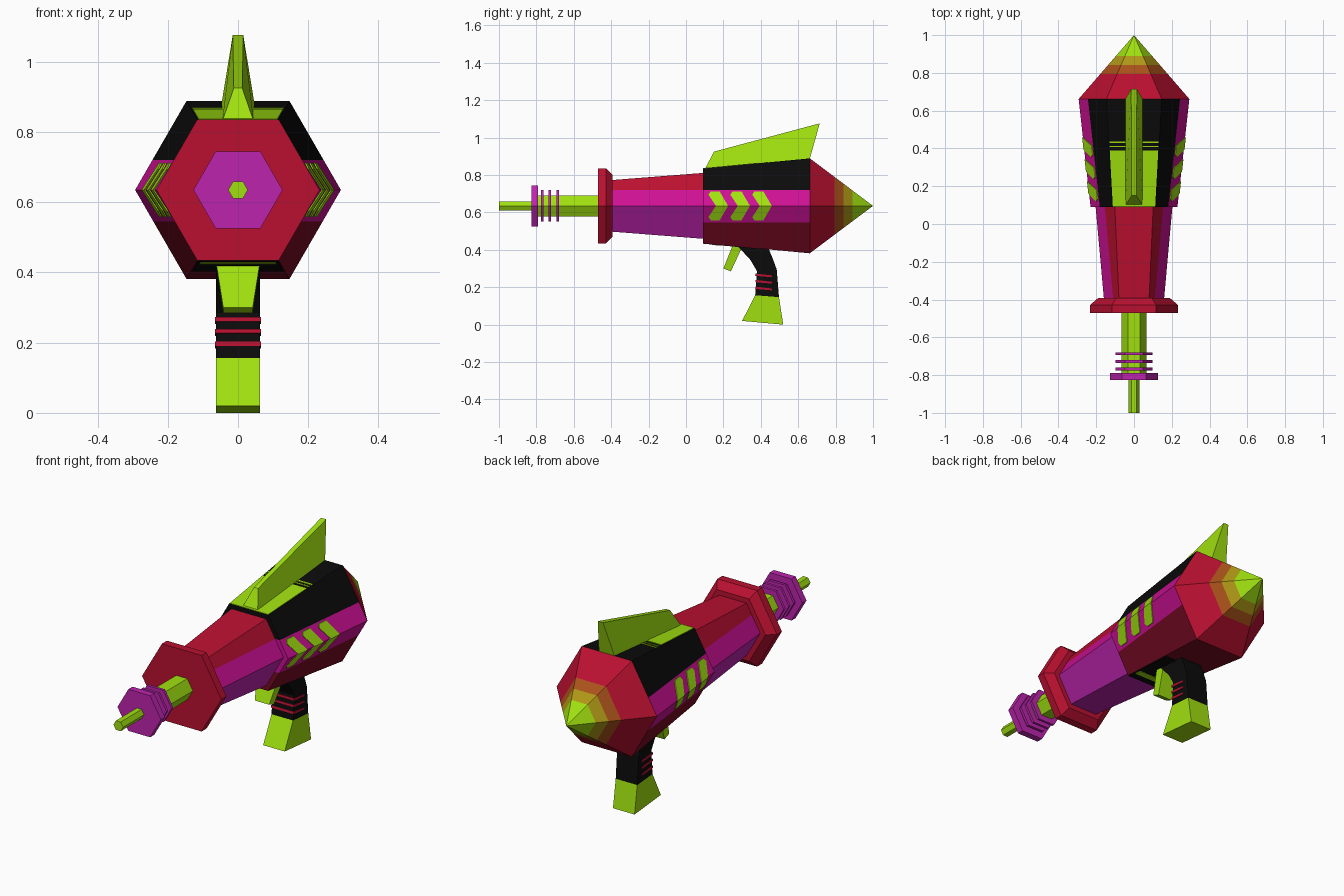
import bpy, bmesh, math

if "Cube" in bpy.data.objects:
    bpy.data.objects.remove(bpy.data.objects["Cube"])

ZC = 0.635                      # height of the barrel axis
S = math.sqrt(3) / 2            # flat-to-centre ratio of a hexagon


def srgb(r, g, b):
    f = lambda c: c / 12.92 if c <= 0.04045 else ((c + 0.055) / 1.055) ** 2.4
    return (f(r / 255), f(g / 255), f(b / 255), 1)


COLOURS = {
    "lime": srgb(160, 224, 15), "red": srgb(186, 16, 48),
    "dark_red": srgb(120, 11, 34), "magenta": srgb(205, 16, 148),
    "purple": srgb(190, 36, 175), "black": srgb(11, 11, 11),
    "rust": srgb(170, 82, 26), "olive_gold": srgb(176, 152, 22),
}
MATS = {}
for n, c in COLOURS.items():
    MATS[n] = bpy.data.materials.new(n)
    MATS[n].diffuse_color = c


def finish(name, bm, mats, rule=None):
    bmesh.ops.remove_doubles(bm, verts=bm.verts, dist=1e-5)
    bmesh.ops.recalc_face_normals(bm, faces=bm.faces)
    if rule:
        for f in bm.faces:
            f.material_index = mats.index(rule(f.calc_center_median()))
    me = bpy.data.meshes.new(name)
    bm.to_mesh(me)
    bm.free()
    for m in mats:
        me.materials.append(MATS[m])
    ob = bpy.data.objects.new(name, me)
    bpy.context.collection.objects.link(ob)
    return ob


def hex_loft(name, rings, mats, rule=None, cuts=()):
    """Six-sided loft along y through (y, radius) rings, cut at heights."""
    bm = bmesh.new()
    loops = []
    for y, r in rings:
        loops.append([bm.verts.new((r * math.cos(k * math.pi / 3), y,
                                    ZC + r * math.sin(k * math.pi / 3))) for k in range(6)])
    for a, b in zip(loops, loops[1:]):
        for k in range(6):
            j = (k + 1) % 6
            bm.faces.new((a[k], a[j], b[j], b[k]))
    for end, (y, r) in ((loops[0], rings[0]), (loops[-1], rings[-1])):
        if r > 0:
            bm.faces.new(end)
    for z in cuts:
        bmesh.ops.bisect_plane(bm, geom=bm.verts[:] + bm.edges[:] + bm.faces[:], dist=1e-5,
                               plane_co=(0, 0, z), plane_no=(0, 0, 1))
    return finish(name, bm, mats, rule)


def prism(name, pts, mat):
    """Side profile of (y, z, half width) points, mirrored across x."""
    bm = bmesh.new()
    l = [bm.verts.new((-w, y, z)) for y, z, w in pts]
    r = [bm.verts.new((w, y, z)) for y, z, w in pts]
    bm.faces.new(l)
    bm.faces.new(r)
    for k in range(len(pts)):
        j = (k + 1) % len(pts)
        bm.faces.new((l[k], l[j], r[j], r[k]))
    return finish(name, bm, [mat])


# muzzle rod, barrel and cooling rings
hex_loft("muzzle_rod", [(-1.0, .028), (-.81, .028)], ["lime"])
hex_loft("barrel", [(-.80, .065), (-.46, .065)], ["lime"])
hex_loft("muzzle_disc", [(-.825, .127), (-.79, .127)], ["purple"])
for i, y in enumerate((-.768, -.728, -.686)):
    hex_loft(f"cooling_ring_{i + 1}", [(y - .007, .097), (y + .007, .097)], ["purple"])

# flange and front body
hex_loft("flange", [(-.47, .232), (-.428, .232), (-.392, .19)], ["red"])
hex_loft("front_body", [(-.41, .158), (.1, .204)], ["red", "magenta", "purple"],
         lambda c: "red" if c.z > .72 else "magenta" if c.z > ZC else "purple", (.72, ZC))

# rear body and tail cone
Y0, Y1, R0, R1 = .09, .662, .23, .293
hex_loft("rear_body", [(Y0, R0), (Y1, R1)], ["black", "magenta", "dark_red"],
         lambda c: "black" if c.z > .72 else "magenta" if c.z > .545 else "dark_red", (.72, .545))
BANDS = (.795, .842, .89)
hex_loft("tail_cone", [(Y1, R1)] + [(y, R1 * (1 - y) / (1 - Y1)) for y in BANDS] + [(1.0, 0)],
         ["red", "rust", "olive_gold", "lime"],
         lambda c: ("red", "rust", "olive_gold", "lime")[sum(c.y > b for b in BANDS)])


def rad(y):
    return R0 + (y - Y0) * (R1 - R0) / (Y1 - Y0)


# thin plates on the top (side = 1) and bottom (side = -1) of the rear body
def plate(name, ya, yb, mat, side=1, lift=.003, inset=.003):
    pts = [(y, ZC + side * (rad(y) * S + h), rad(y) / 2 - inset)
           for y, h in ((ya, -.002), (yb, -.002), (yb, lift), (ya, lift))]
    prism(name, pts, mat)


plate("top_panel", .092, .39, "lime")
plate("top_stripe_1", .408, .414, "lime")
plate("top_stripe_2", .428, .438, "lime")
plate("bottom_panel", .092, .40, "black", -1)
plate("bottom_stripe", .14, .18, "lime", -1, .005, .01)

# arrow plates on both sides, folded over the side edge
for sx, side in ((1, "right"), (-1, "left")):
    for i in range(3):
        y = .12 + i * .117
        bm = bmesh.new()
        for sz in (1, -1):
            flat = [(y + .105, 0), (y + .06, .077), (y + .012, .077), (y, .06), (y + .04, 0)]
            layers = []
            for lift in (-.002, .004):
                layers.append([bm.verts.new((sx * (rad(py) - pz / math.sqrt(3) + lift), py,
                                             ZC + sz * pz)) for py, pz in flat])
            a, b = layers
            bm.faces.new(a)
            bm.faces.new(b)
            for k in range(4):          # the fold edge stays open
                bm.faces.new((a[k], a[k + 1], b[k + 1], b[k]))
        finish(f"{side}_arrow_{i + 1}", bm, ["lime"])

# top fin
prism("fin", [(.1, .83, .045), (.15, .925, .012), (.715, 1.076, .015), (.66, .88, .047)], "lime")

# grip, foot, trigger
prism("grip", [(y, z, .063) for y, z in ((.26, .43), (.44, .41), (.465, .35), (.485, .295),
               (.497, .147), (.37, .157), (.38, .285), (.345, .345), (.29, .405))], "black")
prism("grip_foot", [(.37, .157, .063), (.497, .147, .063), (.52, 0, .063), (.30, .02, .063)], "lime")
prism("trigger", [(.25, .425, .062), (.305, .425, .062), (.24, .285, .042), (.20, .30, .042)], "lime")
for i, z in enumerate((.266, .232, .196)):
    prism(f"grip_stripe_{i + 1}", [(.372, z + .007, .066), (.46, z - .003, .066),
                                   (.46, z - .013, .066), (.370, z - .005, .066)], "red")

for m in bpy.data.materials:
    if m.users and not m.is_grease_pencil:
        m.use_nodes = True
        m.node_tree.nodes["Principled BSDF"].inputs["Base Color"].default_value = m.diffuse_color
